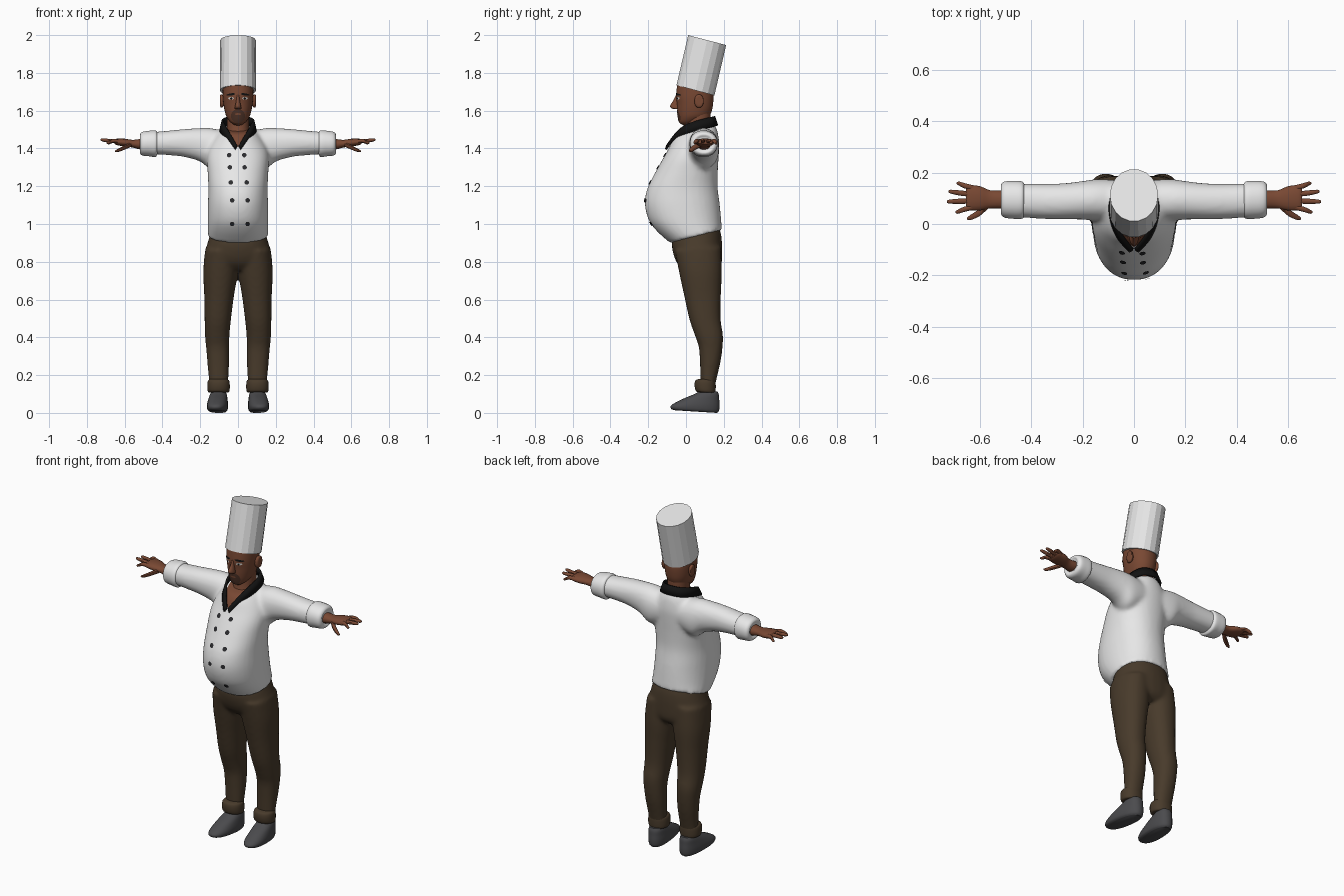
import bpy, bmesh, math
from mathutils import Vector, Matrix
from mathutils.bvhtree import BVHTree

if "Cube" in bpy.data.objects:
    bpy.data.objects.remove(bpy.data.objects["Cube"])


def material(name, r, g, b):
    m = bpy.data.materials.new(name)
    m.use_nodes = True
    m.diffuse_color = (r, g, b, 1)
    bsdf = next(n for n in m.node_tree.nodes if n.type == 'BSDF_PRINCIPLED')
    bsdf.inputs["Base Color"].default_value = (r, g, b, 1)
    bsdf.inputs["Roughness"].default_value = 0.8
    return m


white = material("white cloth", .8, .8, .8)
brown = material("brown trousers", .065, .043, .024)
skin = material("brown skin", .19, .065, .033)
grey = material("grey leather", .07, .07, .075)
black = material("black trim", .006, .006, .006)
dark = material("dark button", .025, .025, .028)
beard_brown = material("beard brown", .075, .032, .02)
eye_white = material("eye white", .7, .68, .65)


def spline(rows, steps=5):
    """Catmull-Rom interpolation of rows of numbers."""
    out = []
    for i in range(len(rows) - 1):
        a, b, c = rows[max(i - 1, 0)], rows[i], rows[i + 1]
        d = rows[min(i + 2, len(rows) - 1)]
        for k in range(steps):
            t = k / steps
            out.append([q + t / 2 * (r - p + t * (2*p - 5*q + 4*r - s + t * (3*q - p - 3*r + s)))
                        for p, q, r, s in zip(a, b, c, d)])
    return out + [list(rows[-1])]


def loft(bm, rings, n=24, power=.92):
    """Skin closed rings given as (end, opposite end, half width vector)."""
    def shape(v):
        return math.copysign(abs(v) ** power, v)
    loops = []
    for p, q, w in rings:
        p, q, w = Vector(p), Vector(q), Vector(w)
        angles = [math.tau * (i + .5) / n for i in range(n)]
        loops.append([bm.verts.new((p + q) / 2 + (p - q) / 2 * shape(math.cos(a)) + w * shape(math.sin(a)))
                      for a in angles])
    for a, b in zip(loops, loops[1:]):
        for i in range(n):
            j = (i + 1) % n
            bm.faces.new((a[i], a[j], b[j], b[i]))
    bm.faces.new(loops[0])
    bm.faces.new(loops[-1])


def upright(bm, rows, side=1, steps=5, **kw):
    """Rows: centre x, front y, front z, back y, back z, half width."""
    loft(bm, [((side*x, fy, fz), (side*x, by, bz), (w, 0, 0))
              for x, fy, fz, by, bz, w in spline(rows, steps)], **kw)


def sideways(bm, rows, side=1, steps=5, **kw):
    """Rows: x, bottom z, top z, centre y, half depth."""
    loft(bm, [((side*x, y, lo), (side*x, y, hi), (0, d, 0))
              for x, lo, hi, y, d in spline(rows, steps)], **kw)


def finish(bm, name, mat, voxel=0, angle=.8):
    """Turn a bmesh into an object, optionally fusing its shells."""
    bmesh.ops.recalc_face_normals(bm, faces=bm.faces)
    me = bpy.data.meshes.new(name)
    bm.to_mesh(me)
    bm.free()
    ob = bpy.data.objects.new(name, me)
    bpy.context.collection.objects.link(ob)
    if voxel:
        mod = ob.modifiers.new("fuse", 'REMESH')
        mod.mode, mod.voxel_size = 'VOXEL', voxel
        mod = ob.modifiers.new("relax", 'SMOOTH')
        mod.factor, mod.iterations = .5, 7
        deps = bpy.context.evaluated_depsgraph_get()
        fused = bpy.data.meshes.new_from_object(ob.evaluated_get(deps))
        ob.modifiers.clear()
        ob.data = fused
    ob.data.materials.clear()
    ob.data.materials.append(mat)
    if angle:
        bpy.ops.object.select_all(action='DESELECT')
        ob.select_set(True)
        bpy.context.view_layer.objects.active = ob
        bpy.ops.object.shade_smooth_by_angle(angle=angle)
    return ob


def surface(ob):
    bm = bmesh.new()
    bm.from_mesh(ob.data)
    tree = BVHTree.FromBMesh(bm)
    bm.free()
    return tree


def plate(name, tree, mat, x, z, rx, rz, tilt=0, lift=.004):
    """Thin oval laid on the front of a surface."""
    bm, n, loops = bmesh.new(), 14, []
    for f in (.15, .6, 1):
        loop = []
        for i in range(n):
            a = math.tau * i / n
            u, v = rx * f * math.cos(a), rz * f * math.sin(a)
            px, pz = x + u, z + v + tilt * u
            hit = tree.ray_cast(Vector((px, -1, pz)), Vector((0, 1, 0)))[0]
            loop.append(bm.verts.new((px, (hit.y if hit else 0) - lift, pz)))
        loops.append(loop)
    bm.faces.new(loops[0])
    for a, b in zip(loops, loops[1:]):
        for i in range(n):
            j = (i + 1) % n
            bm.faces.new((a[i], a[j], b[j], b[i]))
    ob = finish(bm, name, mat)
    if ob.data.polygons[0].normal.y > 0:
        ob.data.flip_normals()


# Jacket: belly and sleeves fused, with an open neck cut in
bm = bmesh.new()
upright(bm, [(0, -.085, .9, .19, .968, .159), (0, -.152, .96, .188, 1, .16),
             (0, -.197, 1.02, .184, 1.05, .16), (0, -.218, 1.105, .178, 1.11, .159),
             (0, -.206, 1.185, .167, 1.2, .157), (0, -.167, 1.265, .169, 1.29, .161),
             (0, -.126, 1.34, .174, 1.37, .164), (0, -.092, 1.4, .176, 1.43, .15),
             (0, -.07, 1.45, .167, 1.49, .115), (0, -.045, 1.48, .15, 1.53, .08)], n=36)
for s in (1, -1):
    sideways(bm, [(.06, 1.32, 1.49, .09, .08), (.14, 1.29, 1.507, .093, .082),
                  (.2, 1.33, 1.508, .092, .075), (.28, 1.354, 1.503, .088, .07),
                  (.36, 1.364, 1.495, .088, .068), (.46, 1.37, 1.486, .092, .065)], s)
jacket = finish(bm, "jacket", white, voxel=.011)
jacket.data.materials.append(skin)
bm = bmesh.new()
bm.from_mesh(jacket.data)
tip = Vector((0, 0, 1.405))
edges = [Vector((s * .09, 0, -.07)) for s in (1, -1)]
for normal in edges:
    near = [f for f in bm.faces if f.calc_center_median().z > 1.37 and abs(f.calc_center_median().x) < .12]
    geom = set(near) | {e for f in near for e in f.edges} | {v for f in near for v in f.verts}
    bmesh.ops.bisect_plane(bm, geom=list(geom), plane_co=tip, plane_no=normal)
for f in bm.faces:
    c = f.calc_center_median()
    inside = c.y < .05 and all((c - tip).dot(normal) < 0 for normal in edges)
    f.material_index = 1 if inside else 0
bm.to_mesh(jacket.data)
bm.free()

# Double row of buttons
front = surface(jacket)
for z, right, left in ((1.365, -.047, .033), (1.3, -.043, .035), (1.22, -.038, .046),
                       (1.125, -.031, .051), (1, -.031, .051)):
    plate("right_button", front, dark, right, z, .012, .012, lift=.006)
    plate("left_button", front, dark, left, z, .012, .012, lift=.006)

# Collar band: lower edge then upper edge, from the back round to the front
half = spline([(0, .165, 1.52, 0, .148, 1.57), (.062, .145, 1.515, .052, .13, 1.565),
               (.092, .08, 1.5, .08, .07, 1.55), (.084, 0, 1.475, .072, 0, 1.525),
               (.055, -.064, 1.45, .045, -.047, 1.485), (.016, -.106, 1.395, .004, -.1, 1.415)])
band = [(-a, b, c, -d, e, f) for a, b, c, d, e, f in reversed(half[1:])] + half
bm = bmesh.new()
pairs = [(bm.verts.new(r[:3]), bm.verts.new(r[3:])) for r in band]
for (a, b), (c, d) in zip(pairs, pairs[1:]):
    bm.faces.new((a, c, d, b))
collar = finish(bm, "collar", black)
mod = collar.modifiers.new("thickness", 'SOLIDIFY')
mod.thickness, mod.offset = .012, 0

# Trousers: hips and legs fused
bm = bmesh.new()
upright(bm, [(0, -.06, .95, .172, .99, .142), (0, -.075, .9, .187, .94, .155),
             (0, -.067, .84, .192, .86, .175), (0, -.045, .79, .188, .79, .178),
             (0, -.01, .755, .16, .755, .14)], n=32)
for s in (1, -1):
    upright(bm, [(.085, -.06, .86, .185, .88, .088), (.092, -.038, .75, .19, .75, .092),
                 (.1, -.01, .62, .185, .62, .079), (.107, .018, .495, .184, .495, .07),
                 (.11, .047, .41, .196, .41, .065), (.108, .067, .35, .193, .34, .061),
                 (.105, .073, .28, .183, .27, .058), (.103, .076, .2, .162, .18, .053),
                 (.103, .078, .14, .152, .13, .05)], s)
finish(bm, "trousers", brown, voxel=.01)

for s, side in ((1, "left"), (-1, "right")):
    # Turned-up trouser hem
    bm = bmesh.new()
    upright(bm, [(.103, .07, .18, .14, .18, .04), (.103, .05, .172, .155, .17, .056),
                 (.103, .045, .145, .158, .14, .06), (.103, .052, .116, .155, .108, .056),
                 (.103, .07, .108, .14, .108, .035)], s)
    finish(bm, side + "_trouser_cuff", brown)

    # Ankle and shoe
    bm = bmesh.new()
    upright(bm, [(.103, .075, .16, .148, .16, .036), (.103, .08, .06, .155, .06, .034)], s)
    finish(bm, side + "_ankle", skin)
    bm = bmesh.new()
    upright(bm, [(.103, -.06, .014, .165, 0, .042), (.103, -.08, .022, .175, .012, .052),
                 (.103, -.077, .042, .178, .04, .055), (.103, -.015, .075, .176, .07, .05),
                 (.103, .045, .1, .174, .095, .044), (.103, .07, .115, .168, .112, .036)],
            s, steps=4, power=.85)
    bmesh.ops.rotate(bm, verts=bm.verts, cent=(s * .103, .12, 0), matrix=Matrix.Rotation(s * .08, 3, 'Z'))
    finish(bm, side + "_shoe", grey)

    # Rolled sleeve cuff
    bm = bmesh.new()
    sideways(bm, [(.425, 1.375, 1.48, .093, .06), (.436, 1.355, 1.495, .093, .073),
                  (.47, 1.358, 1.494, .094, .074), (.505, 1.362, 1.488, .095, .07),
                  (.518, 1.375, 1.475, .095, .055), (.512, 1.39, 1.46, .095, .04)], s)
    finish(bm, side + "_sleeve_cuff", white)

    # Hand: palm, four fingers and a thumb
    bm = bmesh.new()
    sideways(bm, [(.47, 1.392, 1.455, .095, .038), (.52, 1.395, 1.45, .095, .036),
                  (.56, 1.405, 1.446, .096, .036), (.6, 1.41, 1.452, .1, .048),
                  (.64, 1.417, 1.452, .102, .05), (.654, 1.424, 1.446, .102, .044)], s, n=16)
    for y, tip_x, tip_y, tip_z in ((.14, .69, .158, 1.428), (.115, .722, .126, 1.443),
                                   (.09, .728, .087, 1.446), (.066, .695, .047, 1.43)):
        sideways(bm, [(.625, 1.424, 1.446, y, .011),
                      ((.63 + tip_x) / 2, 1.43, 1.451, (y + tip_y) / 2, .011),
                      (tip_x - .008, tip_z - .008, tip_z + .008, tip_y, .008),
                      (tip_x, tip_z - .003, tip_z + .003, tip_y, .003)], s, steps=2, n=8)
    sideways(bm, [(.565, 1.408, 1.436, .077, .016), (.6, 1.393, 1.418, .045, .015),
                  (.635, 1.38, 1.399, .026, .011), (.65, 1.382, 1.39, .021, .004)], s, steps=2, n=8)
    finish(bm, side + "_hand", skin)

    # Ear
    bm = bmesh.new()
    sideways(bm, [(.068, 1.63, 1.675, .062, .016), (.086, 1.615, 1.686, .068, .024),
                  (.095, 1.623, 1.682, .072, .02), (.096, 1.64, 1.67, .072, .01)], s, steps=3, n=16)
    finish(bm, side + "_ear", skin)

# Neck and head
bm = bmesh.new()
upright(bm, [(0, -.03, 1.42, .12, 1.45, .06), (0, 0, 1.5, .13, 1.53, .058), (0, .01, 1.6, .13, 1.6, .06)])
finish(bm, "neck", skin)
bm = bmesh.new()
upright(bm, [(0, -.012, 1.522, .06, 1.54, .026), (0, -.036, 1.537, .1, 1.555, .045),
             (0, -.042, 1.565, .125, 1.575, .062), (0, -.046, 1.6, .137, 1.6, .071),
             (0, -.048, 1.635, .143, 1.63, .077), (0, -.052, 1.68, .146, 1.67, .081),
             (0, -.047, 1.74, .142, 1.7, .082)], n=32)
head = finish(bm, "head", skin)
bm = bmesh.new()
upright(bm, [(0, -.054, 1.682, -.03, 1.682, .007), (0, -.067, 1.655, -.03, 1.65, .01),
             (0, -.085, 1.626, -.03, 1.625, .016), (0, -.076, 1.612, -.03, 1.61, .018),
             (0, -.06, 1.608, -.03, 1.608, .01)], steps=3, n=12, power=1)
finish(bm, "nose", skin)

# Painted face details
face = surface(head)
plate("goatee", face, beard_brown, 0, 1.572, .038, .037, lift=.002)
plate("mouth", face, skin, 0, 1.582, .018, .005)
for s, side in ((1, "left"), (-1, "right")):
    plate(side + "_eye", face, eye_white, s * .037, 1.665, .015, .007, lift=.002)
    plate(side + "_pupil", face, black, s * .036, 1.665, .006, .0065)
    plate(side + "_eyebrow", face, black, s * .038, 1.686, .023, .006, -s * .15)

# Tall hat leaning back
bm = bmesh.new()
upright(bm, [(0, -.052, 1.735, .152, 1.68, .096), (0, .01, 2, .214, 1.947, .094)], steps=1, n=18, power=1)
finish(bm, "hat", white, angle=0)
